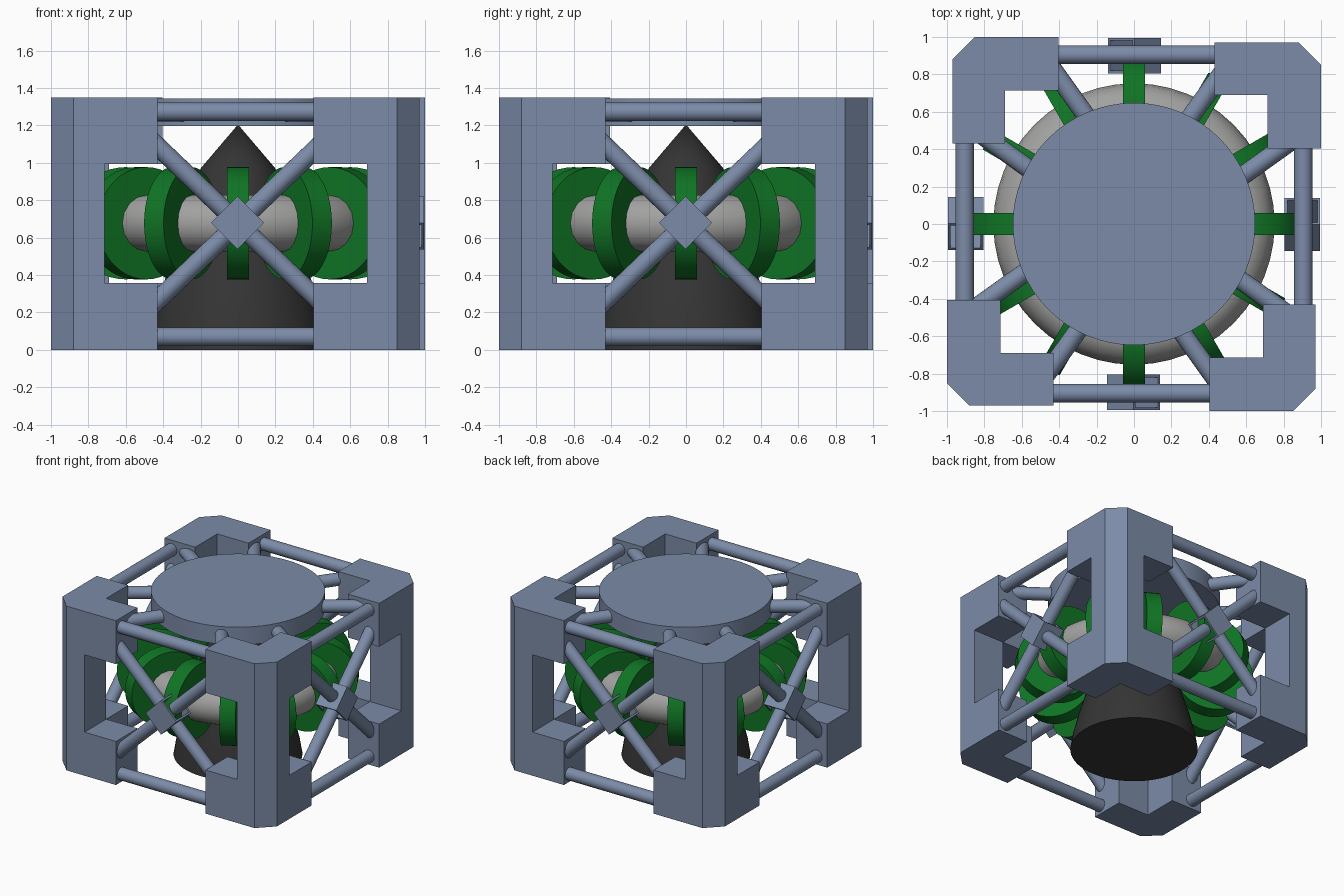
import bpy, bmesh, math
from mathutils import Vector, Matrix

if "Cube" in bpy.data.objects:
    bpy.data.objects.remove(bpy.data.objects["Cube"])


def material(name, rgb):
    m = bpy.data.materials.new(name)
    m.diffuse_color = (*rgb, 1)
    m.use_nodes = True
    m.node_tree.nodes["Principled BSDF"].inputs["Base Color"].default_value = m.diffuse_color
    return m


BLUE = material("blue grey metal", (0.20, 0.26, 0.39))
GREEN = material("coil green", (0.005, 0.175, 0.018))
GREY = material("light grey", (0.36, 0.36, 0.355))
DARK = material("dark grey", (0.035, 0.035, 0.035))


def finish(bm, name, mat, smooth=False):
    bmesh.ops.recalc_face_normals(bm, faces=bm.faces)
    me = bpy.data.meshes.new(name)
    bm.to_mesh(me)
    bm.free()
    ob = bpy.data.objects.new(name, me)
    bpy.context.collection.objects.link(ob)
    me.materials.append(mat)
    if smooth:
        bpy.ops.object.select_all(action='DESELECT')
        ob.select_set(True)
        bpy.context.view_layer.objects.active = ob
        bpy.ops.object.shade_smooth_by_angle(angle=math.radians(35))
    return ob


def rod(name, a, b, r, mat, turn=Matrix(), segs=24):
    a, b = turn @ Vector(a), turn @ Vector(b)
    d = b - a
    m = Matrix.Translation((a + b) / 2) @ d.to_track_quat('Z', 'Y').to_matrix().to_4x4()
    bm = bmesh.new()
    bmesh.ops.create_cone(bm, cap_ends=True, segments=segs, radius1=r, radius2=r,
                          depth=d.length, matrix=m)
    return finish(bm, name, mat, True)


def prism(bm, points, z0, z1, turn):
    f = bm.faces.new([bm.verts.new(turn @ Vector((x, y, z0))) for x, y in points])
    ext = bmesh.ops.extrude_face_region(bm, geom=[f])
    for v in ext['geom']:
        if isinstance(v, bmesh.types.BMVert):
            v.co.z += z1 - z0
    return f


def lathe(name, profile, mat, segs=64, closed=False):
    bm = bmesh.new()
    vs = [bm.verts.new((r, 0, z)) for r, z in profile]
    pairs = list(zip(vs, vs[1:])) + ([(vs[-1], vs[0])] if closed else [])
    edges = [bm.edges.new(p) for p in pairs]
    bmesh.ops.spin(bm, geom=vs + edges, axis=(0, 0, 1), cent=(0, 0, 0),
                   steps=segs, angle=math.tau)
    bmesh.ops.remove_doubles(bm, verts=bm.verts, dist=1e-4)
    return finish(bm, name, mat, True)


# Frame: one side and one corner, repeated four times around z
X0, X1, Y0, Y1, NX, NY, C = 0.405, 0.97, -1.0, -0.43, 0.69, -0.715, 0.12
L_SHAPE = [(X0, Y0), (X1 - C, Y0), (X1, Y0 + C), (X1, Y1), (NX, Y1), (NX, NY), (X0, NY)]
POST = [(NX, Y0), (X1 - C, Y0), (X1, Y0 + C), (X1, NY), (NX, NY)]
MID = 0.677
SIDES = ["front", "right", "back", "left"]

for i, side in enumerate(SIDES):
    turn = Matrix.Rotation(i * math.pi / 2, 4, 'Z')

    # corner bracket: L-shaped ends joined by a chamfered post
    for name, pts, z0, z1 in (("lower_bracket", L_SHAPE, 0, 0.358),
                              ("post", POST, 0.358, 0.993),
                              ("upper_bracket", L_SHAPE, 0.993, 1.35)):
        bm = bmesh.new()
        prism(bm, pts, z0, z1, turn)
        finish(bm, f"{side}_corner_{name}", BLUE)

    # horizontal rails
    for label, z in (("lower", 0.07), ("upper", 1.273)):
        rod(f"{side}_{label}_rail", (-0.46, -0.905, z), (0.43, -0.905, z), 0.05, BLUE, turn)

    # diagonal braces
    for sx in (-1, 1):
        for sz in (-1, 1):
            rod(f"{side}_brace", (sx * 0.06, -0.905, MID + sz * 0.058),
                (sx * 0.47, -0.905, MID + sz * 0.45), 0.05, BLUE, turn)

    # diamond hub: square sleeve open along one diagonal
    hub = turn @ Matrix.Translation((-0.003, -0.9, MID + 0.002)) @ Matrix.Rotation(math.pi / 4, 4, 'Y')
    bm = bmesh.new()
    for off, size in (((0.092, 0, 0), (0.015, 0.19, 0.2)), ((-0.092, 0, 0), (0.015, 0.19, 0.2)),
                      ((0, 0.0875, 0), (0.17, 0.015, 0.2)), ((0, -0.0875, 0), (0.17, 0.015, 0.2))):
        bmesh.ops.create_cube(bm, size=1, matrix=hub @ Matrix.Rotation(math.pi, 4, 'Z')
                              @ Matrix.Translation(off) @ Matrix.Diagonal((*size, 1)))
    finish(bm, f"{side}_brace_hub", BLUE)

    # struts from the corner bracket to the top plate
    rod(f"{side}_top_strut_a", (0.45, -0.85, 1.27), (0.2, -0.5, 1.27), 0.05, BLUE, turn)
    rod(f"{side}_top_strut_b", (0.82, -0.48, 1.27), (0.5, -0.25, 1.27), 0.05, BLUE, turn)

# Round top plate
rod("top_plate", (0, 0, 1.198), (0, 0, 1.343), 0.648, BLUE, segs=64)

# Grey ring tube
lathe("ring_tube", [(0.602 + 0.15 * math.cos(t * math.tau / 16),
                     MID + 0.15 * math.sin(t * math.tau / 16)) for t in range(16)],
      GREY, 48, True)

# Green coils around the tube
for k in range(12):
    turn = Matrix.Rotation(k * math.tau / 12, 4, 'Z')
    rod(f"coil_{k + 1}", (0.6, -0.06, MID), (0.6, 0.06, MID), 0.3, GREEN, turn, 48)

# Dark nozzle with pointed top
lathe("nozzle", [(0, 0), (0.48, 0), (0.46, 0.12), (0.42, 0.28), (0.365, 0.46),
                 (0.29, 0.72), (0.2, 0.97), (0, 1.205)], DARK, 64)
